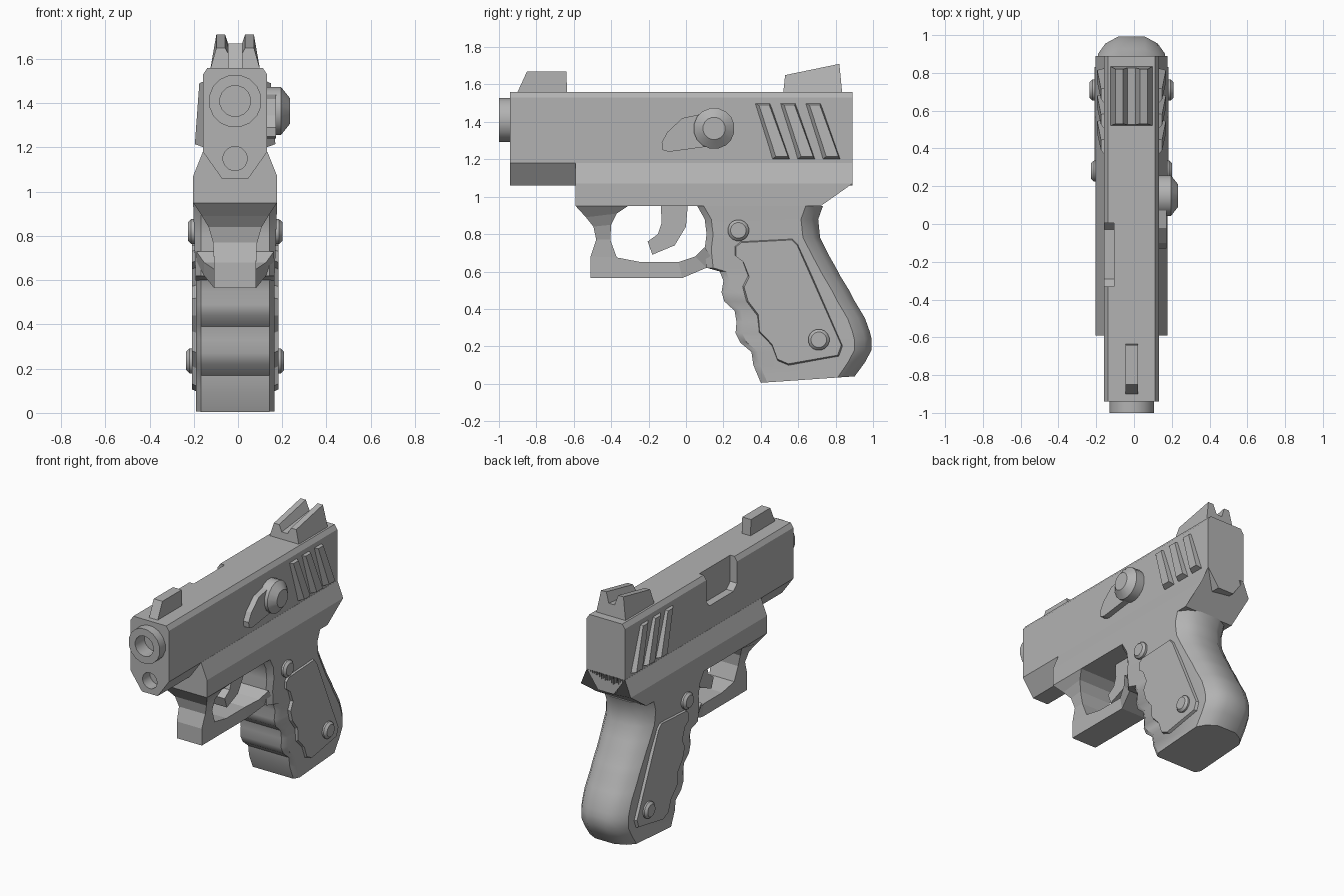
import bpy, bmesh, math
from mathutils import Vector

if "Cube" in bpy.data.objects:
    bpy.data.objects.remove(bpy.data.objects["Cube"])

CX = -0.013  # middle plane of the body
grey = bpy.data.materials.new("grey")
grey.use_nodes = True
grey.diffuse_color = (0.45, 0.45, 0.45, 1)
grey.node_tree.nodes["Principled BSDF"].inputs["Base Color"].default_value = (0.45, 0.45, 0.45, 1)


def loft(name, rings, smooth=0):
    """Skin matching rings of points and cap both ends."""
    bm = bmesh.new()
    loops = [[bm.verts.new(p) for p in ring] for ring in rings]
    n = len(loops[0])
    for a, b in zip(loops, loops[1:]):
        for i in range(n):
            j = (i + 1) % n
            bm.faces.new((a[i], a[j], b[j], b[i]))
    bm.faces.new(loops[0])
    bm.faces.new(loops[-1][::-1])
    bmesh.ops.recalc_face_normals(bm, faces=bm.faces)
    me = bpy.data.meshes.new(name)
    bm.to_mesh(me)
    bm.free()
    me.materials.append(grey)
    ob = bpy.data.objects.new(name, me)
    bpy.context.collection.objects.link(ob)
    if smooth:
        bpy.ops.object.select_all(action='DESELECT')
        ob.select_set(True)
        bpy.context.view_layer.objects.active = ob
        bpy.ops.object.shade_smooth_by_angle(angle=math.radians(smooth))
    return ob


def side_prism(name, outline, x0, x1, inset=0, smooth=0):
    """Extrude a (y, z) outline across x, optionally shrinking the far face."""
    c = sum((Vector(p) for p in outline), Vector((0, 0))) / len(outline)
    far = [Vector(p) - (Vector(p) - c).normalized() * inset for p in outline]
    return loft(name, [[(x0, y, z) for y, z in outline], [(x1, y, z) for y, z in far]], smooth)


def turned(name, profile, y, z, axis, sides=16):
    """Turn a (radius, distance) profile about an x or y axis."""
    rings = []
    for r, d in profile:
        ring = []
        for i in range(sides):
            a = 2 * math.pi * (i + 0.5) / sides
            u, v = r * math.cos(a), z + r * math.sin(a)
            ring.append((d, y + u, v) if axis == 'x' else (CX + u, d, v))
        rings.append(ring)
    return loft(name, rings, 30)


def mirrored(half):
    return half + [(-x, z) for x, z in reversed(half)]


def cut(ob, cutter):
    cutter.hide_render = True
    mod = ob.modifiers.new("cut", 'BOOLEAN')
    mod.operation, mod.object, mod.solver = 'DIFFERENCE', cutter, 'EXACT'
    bpy.context.view_layer.objects.active = ob
    bpy.ops.object.modifier_apply(modifier=mod.name)
    bpy.data.objects.remove(cutter)


# Slide with ejection port and the two front holes
section = mirrored([(0.06, 1.06), (0.145, 1.18), (0.145, 1.53), (0.125, 1.56)])
slide = loft("slide", [[(CX + x, y, z) for x, z in section] for y in (-0.94, 0.89)])
port = [(-0.33, 1.7), (-0.33, 1.38), (-0.29, 1.34), (-0.03, 1.34), (0.005, 1.38), (0.005, 1.7)]
cut(slide, side_prism("port_cutter", port, -0.3, -0.105))
cut(slide, turned("rod_cutter", [(0.055, -1.0), (0.055, -0.86)], 0, 1.15, 'y'))
cut(slide, turned("bore_cutter", [(0.07, -1.1), (0.07, -0.8)], 0, 1.41, 'y'))

# Barrel
turned("barrel", [(0.07, -0.8), (0.07, -1.0), (0.12, -1.0), (0.12, -0.9), (0.07, -0.9)], 0, 1.41, 'y')

# Frame rail with a sloped rear underside
rail = mirrored([(0.19, 0.95), (0.19, 1.07), (0.146, 1.18)])
loft("frame", [[(CX + x, -0.59, z) for x, z in rail],
               [(CX + x, 0.72 if z < 1 else 0.89, z) for x, z in rail]])

# Grip: rounded back, chamfered finger-grooved front
grip_levels = [
    ((0.06, 0.95), (0.74, 0.95)), ((0.10, 0.88), (0.715, 0.88)),
    ((0.11, 0.80), (0.725, 0.78)), ((0.10, 0.72), (0.77, 0.69)),
    ((0.11, 0.62), (0.81, 0.62)), ((0.18, 0.60), (0.83, 0.58)),
    ((0.20, 0.55), (0.855, 0.54)), ((0.19, 0.49), (0.88, 0.50)),
    ((0.205, 0.44), (0.905, 0.45)), ((0.26, 0.39), (0.935, 0.40)),
    ((0.27, 0.33), (0.965, 0.35)), ((0.265, 0.27), (0.99, 0.28)),
    ((0.29, 0.22), (1.0, 0.24)), ((0.35, 0.17), (1.0, 0.18)),
    ((0.36, 0.10), (0.965, 0.115)), ((0.40, 0.005), (0.91, 0.04))]
rings = []
for f, b in grip_levels:
    f, b = Vector(f), Vector(b)
    d = (b - f).normalized()
    w = 0.178 + 0.012 * max(0, (f.y - 0.6) / 0.35)
    half = [(0.155, f), (w, f + d * 0.035), (w, b - d * 0.1),
            (w * 0.78, b - d * 0.045), (w * 0.4, b - d * 0.008)]
    rings.append([(CX + x, p.x, p.y) for x, p in half] +
                 [(CX - x, p.x, p.y) for x, p in reversed(half)])
loft("grip", rings, 35)

# Trigger guard: outer point, inner point, half width
guard = [((-0.59, 0.95), (-0.31, 0.95), 0.19), ((-0.535, 0.89), (-0.37, 0.91), 0.15),
         ((-0.495, 0.84), (-0.40, 0.85), 0.12), ((-0.48, 0.77), (-0.405, 0.77), 0.10),
         ((-0.51, 0.68), (-0.37, 0.675), 0.095), ((-0.51, 0.565), (-0.24, 0.65), 0.095),
         ((-0.02, 0.565), (-0.04, 0.65), 0.095), ((0.11, 0.62), (0.05, 0.68), 0.14),
         ((0.18, 0.61), (0.10, 0.73), 0.175)]
loft("trigger_guard", [[(CX - w, *o), (CX + w, *o), (CX + w, *i), (CX - w, *i)]
                       for o, i, w in guard])

# Trigger
side_prism("trigger", [(-0.135, 0.96), (0.01, 0.96), (0.0, 0.84), (-0.06, 0.74), (-0.18, 0.69),
                       (-0.205, 0.76), (-0.15, 0.80), (-0.13, 0.86)], CX - 0.055, CX + 0.055)

# Parts on both sides: grip panels, screws and slide ribs
panel = [(0.26, 0.74), (0.29, 0.765), (0.57, 0.78), (0.60, 0.75), (0.84, 0.20), (0.82, 0.145),
         (0.55, 0.095), (0.49, 0.12), (0.46, 0.20), (0.39, 0.27), (0.38, 0.36), (0.32, 0.44),
         (0.30, 0.52), (0.33, 0.58), (0.30, 0.66), (0.26, 0.69)]
for side, s in (("left", 1), ("right", -1)):
    side_prism(side + "_grip_panel", panel, CX + s * 0.17, CX + s * 0.196, 0.012)
    for part, y, z, top in (("upper", 0.28, 0.82, 0.214), ("lower", 0.71, 0.235, 0.222)):
        turned(f"{side}_{part}_screw", [(0.057, CX + s * 0.16), (0.057, CX + s * (top - 0.015)),
                                        (0.042, CX + s * top)], y, z, 'x')
    for k in range(3):
        y = 0.365 + k * 0.135
        base = [(y, 1.5), (y + 0.085, 1.5), (y + 0.19, 1.2), (y + 0.095, 1.2)]
        face = [(y + 0.025, 1.49), (y + 0.08, 1.49), (y + 0.18, 1.215), (y + 0.115, 1.215)]
        loft(f"{side}_slide_rib_{k + 1}",
             [[(CX + s * 0.14, *p) for p in base],
              [(CX + s * (0.162 if z > 1.4 else 0.182), yy, z) for yy, z in face]])

# Safety lever
side_prism("lever_arm", [(0.12, 1.45), (-0.02, 1.42), (-0.10, 1.345), (-0.13, 1.29), (-0.125, 1.25),
                         (-0.09, 1.24), (0.13, 1.27)], 0.12, 0.172)
turned("lever_knob", [(0.11, 0.12), (0.11, 0.195), (0.06, 0.234)], 0.15, 1.365, 'x')

# Sights
side_prism("front_sight", [(-0.905, 1.55), (-0.85, 1.67), (-0.64, 1.67), (-0.635, 1.55)],
           CX - 0.033, CX + 0.033)
notch = mirrored([(0.112, 0), (0.085, 1), (0.045, 1), (0.022, 0.55)])
loft("rear_sight", [[(CX + x, y0 + (y1 - y0) * t, 1.555 + h * t) for x, t in notch]
                    for y0, y1, h in ((0.52, 0.53, 0.095), (0.835, 0.82, 0.155))])
